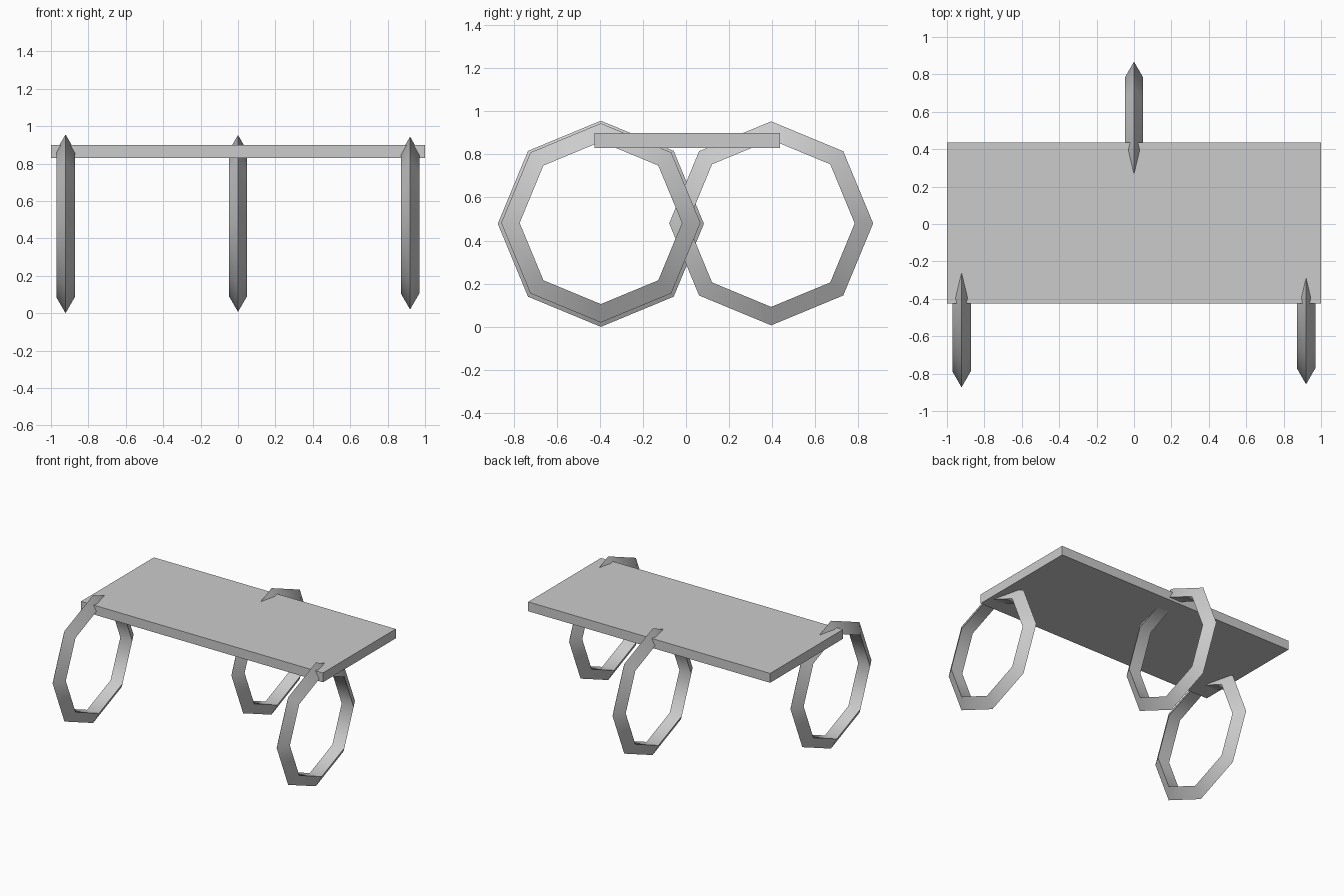
import bpy
import math

cube = bpy.data.objects.get("Cube")
if cube:
    bpy.data.objects.remove(cube, do_unlink=True)

grey = bpy.data.materials.new("light_grey")
grey.use_nodes = True
grey.diffuse_color = (0.6, 0.6, 0.6, 1)
grey.node_tree.nodes["Principled BSDF"].inputs["Base Color"].default_value = (0.6, 0.6, 0.6, 1)


def finish(name):
    obj = bpy.context.object
    obj.name = name
    obj.data.materials.append(grey)
    return obj


# Flat table top
bpy.ops.mesh.primitive_cube_add(size=1, location=(0, 0.005, 0.865))
top = finish("table_top")
top.scale = (2, 0.86, 0.07)
bpy.ops.object.transform_apply(location=False, rotation=False, scale=True)


# Upright octagonal ring with a triangular section, sharp edge outwards
def ring_leg(name, x, y, z, outer):
    tube = 0.057
    bpy.ops.mesh.primitive_torus_add(
        major_segments=8, minor_segments=3,
        major_radius=outer - tube, minor_radius=tube,
        location=(x, y, z), rotation=(0, math.pi / 2, 0))
    finish(name)
    bpy.ops.object.shade_smooth_by_angle(angle=math.radians(50))


ring_leg("front_right_ring_leg", -0.922, -0.395, 0.478, 0.478)
ring_leg("front_left_ring_leg", 0.92, -0.395, 0.482, 0.462)
ring_leg("back_ring_leg", 0, 0.395, 0.48, 0.473)
